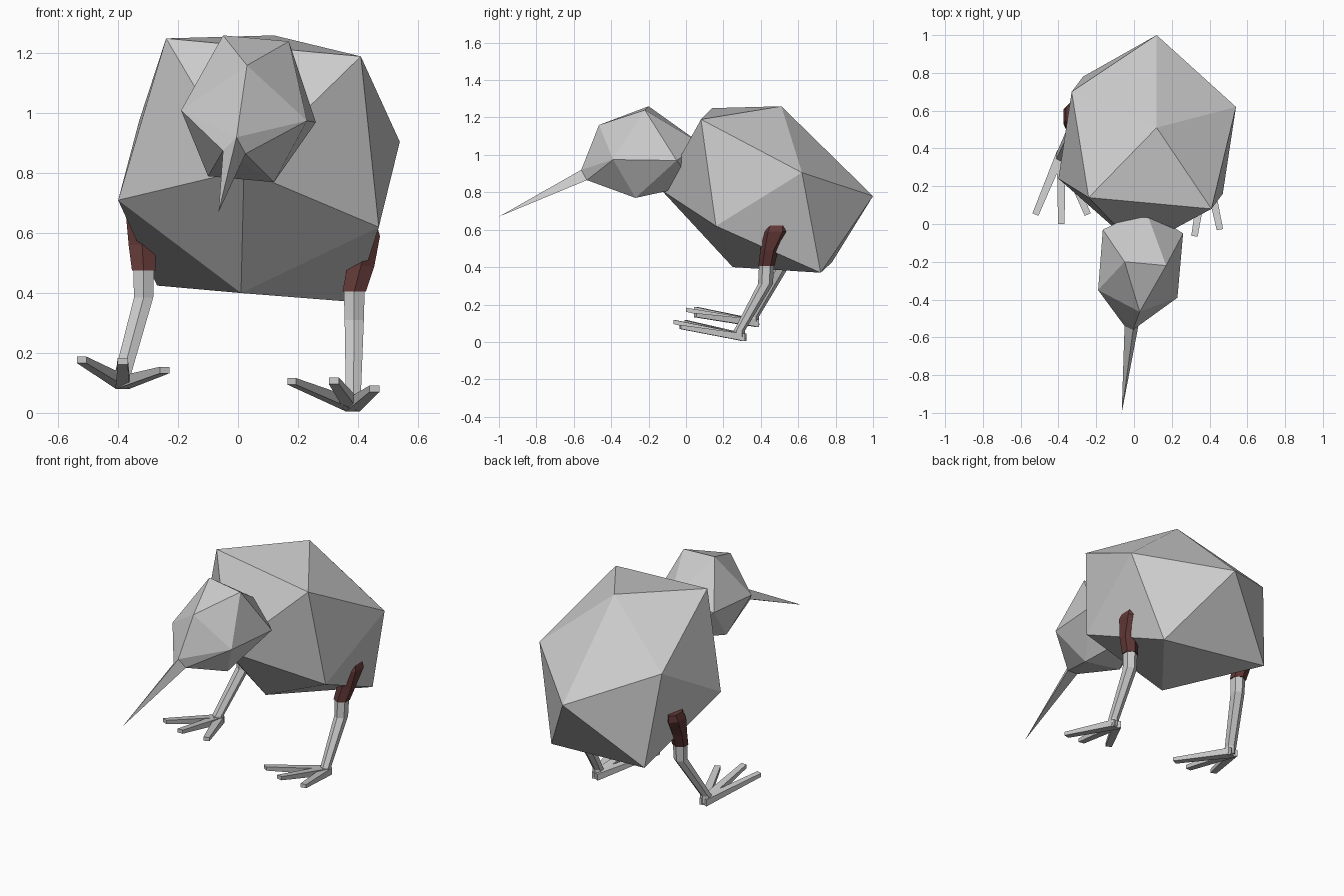
import bpy, bmesh, math
from mathutils import Vector

if "Cube" in bpy.data.objects:
    bpy.data.objects.remove(bpy.data.objects["Cube"])


def material(name, rgb):
    m = bpy.data.materials.new(name)
    m.diffuse_color = (*rgb, 1)
    m.use_nodes = True
    m.node_tree.nodes["Principled BSDF"].inputs["Base Color"].default_value = m.diffuse_color
    return m


GREY = material("pale_grey", (0.6, 0.6, 0.6))
RED = material("dark_red_brown", (0.12, 0.04, 0.038))


def finish(name, bm, mat):
    bmesh.ops.recalc_face_normals(bm, faces=bm.faces)
    me = bpy.data.meshes.new(name)
    bm.to_mesh(me)
    bm.free()
    me.materials.append(mat)
    ob = bpy.data.objects.new(name, me)
    bpy.context.collection.objects.link(ob)
    return ob


def hull(name, points, mat):
    """Faceted convex solid around the points."""
    bm = bmesh.new()
    for p in points:
        bm.verts.new(p)
    bmesh.ops.convex_hull(bm, input=bm.verts)
    return finish(name, bm, mat)


def limb(name, rings, mat, sides=6):
    """Tube through level rings given as (centre, half width, half depth)."""
    bm = bmesh.new()
    loops = []
    for (x, y, z), rx, ry in rings:
        loops.append([bm.verts.new((x + rx * math.cos(a), y + ry * math.sin(a), z))
                      for a in (math.tau * (i + 0.5) / sides for i in range(sides))])
    for lo, hi in zip(loops, loops[1:]):
        for i in range(sides):
            j = (i + 1) % sides
            bm.faces.new((lo[i], lo[j], hi[j], hi[i]))
    bm.faces.new(loops[0])
    bm.faces.new(loops[-1])
    return finish(name, bm, mat)


def toe(name, start, tip):
    """Slim tapered bar from the heel to the tip."""
    a, b = Vector(start), Vector(tip)
    side = (b - a).cross(Vector((0, 0, 1))).normalized()
    pts = []
    for c, w, h in ((a, 0.024, 0.02), (b, 0.017, 0.011)):
        pts += [c + side * w * s + Vector((0, 0, h * t)) for s in (-1, 1) for t in (-1, 1)]
    return hull(name, pts, GREY)


# Body: distorted twenty-sided solid
hull("body", [(-.24, .14, 1.25), (.41, .08, 1.19), (.12, .51, 1.26), (.54, .62, .905),
              (.12, 1.0, .78), (-.33, .70, .975), (-.40, .24, .71), (.47, .16, .62),
              (.01, .25, .40), (.39, .72, .37), (-.27, .78, .425), (.02, -.13, .81)], GREY)

# Head and beak share a small triangular joint
joint = [(-.005, -.56, .92), (-.05, -.54, .875), (.025, -.53, .865)]
hull("head", [(-.05, -.20, 1.26), (.03, -.465, 1.16), (.17, -.22, 1.24), (.26, -.05, .97),
              (.23, -.39, .975), (-.19, -.35, 1.01), (.12, -.27, .77), (-.10, -.24, .79),
              (-.165, -.03, 1.02), (.06, .08, 1.06), (.03, .05, .84)] + joint, GREY)
hull("beak", joint + [(-.065, -1.0, .67)], GREY)

# Legs: thigh, shin and three toes, one leg stepping slightly lower
legs = {
    "right": dict(
        thigh=[((.435, .485, .635), .03, .065), ((.435, .478, .59), .045, .078),
               ((.41, .445, .49), .052, .048), ((.388, .43, .405), .045, .043)],
        shin=[((.388, .43, .405), .04, .04), ((.388, .425, .31), .037, .04),
              ((.385, .285, .06), .029, .03), ((.385, .285, .015), .029, .032)],
        heel=(.382, .31, .024),
        toes=[(.455, -.03, .08), (.32, -.065, .107), (.18, .0, .105)]),
    "left": dict(
        thigh=[((-.335, .58, .70), .03, .065), ((-.335, .57, .66), .045, .075),
               ((-.32, .535, .56), .052, .048), ((-.315, .505, .475), .045, .043)],
        shin=[((-.315, .505, .475), .04, .04), ((-.315, .50, .385), .037, .04),
              ((-.383, .36, .135), .032, .03), ((-.383, .36, .09), .032, .032)],
        heel=(-.385, .38, .1),
        toes=[(-.522, .05, .177), (-.385, .0, .172), (-.245, .05, .143)]),
}
for side, leg in legs.items():
    limb(side + "_thigh", leg["thigh"], RED)
    limb(side + "_shin", leg["shin"], GREY)
    for label, tip in zip(("outer", "middle", "inner"), leg["toes"]):
        toe(f"{side}_{label}_toe", leg["heel"], tip)
